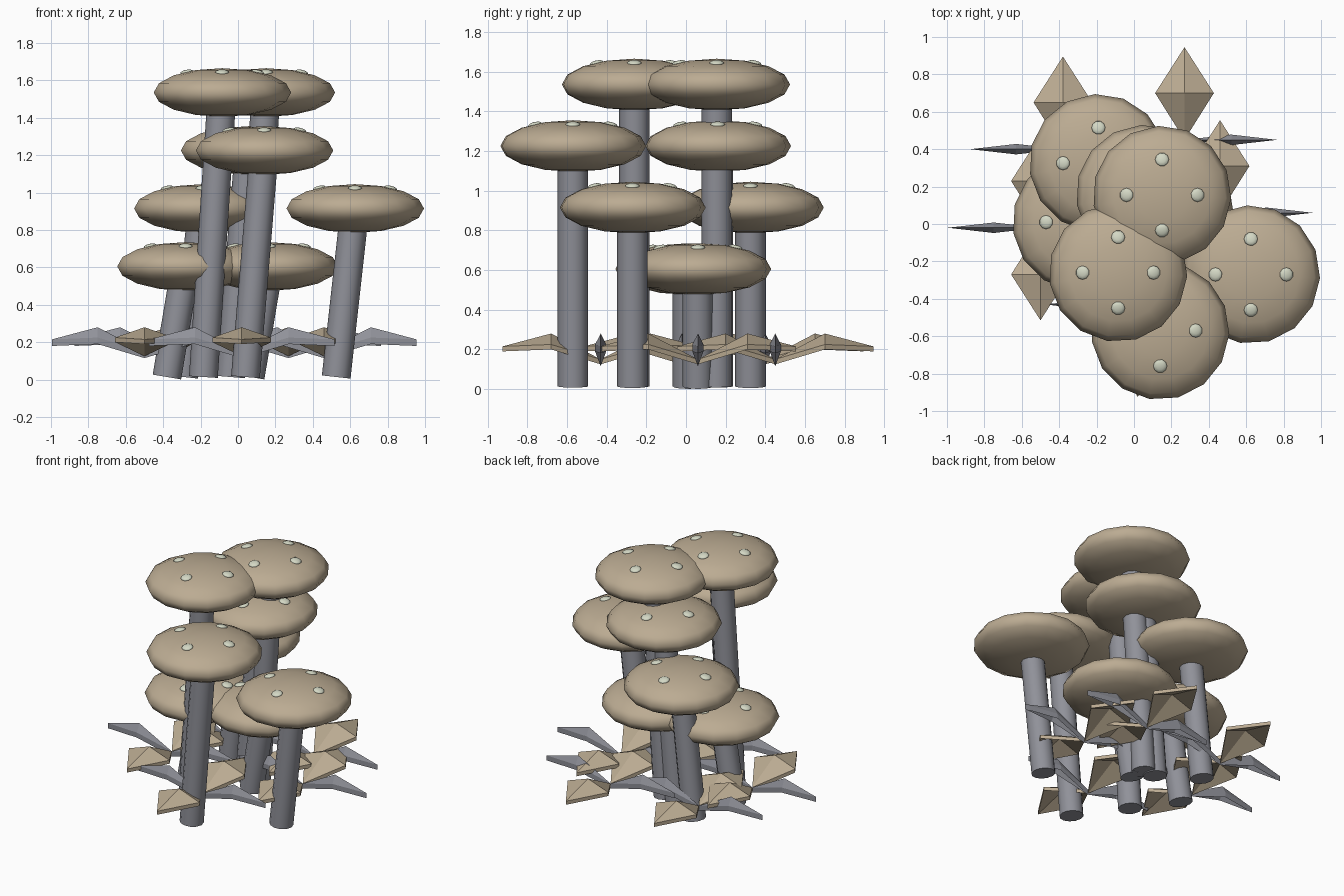
import bpy, bmesh, math
from mathutils import Matrix, Vector

cube = bpy.data.objects.get("Cube")
if cube:
    bpy.data.objects.remove(cube, do_unlink=True)


def material(name, rgb):
    m = bpy.data.materials.new(name)
    m.use_nodes = True
    color = (*rgb, 1.0)
    m.diffuse_color = color
    m.node_tree.nodes["Principled BSDF"].inputs["Base Color"].default_value = color
    return m


TAN = material("tan", (0.50, 0.41, 0.29))
GREY = material("slate_grey", (0.28, 0.285, 0.32))
PALE = material("pale_spot", (0.66, 0.69, 0.56))


def finish(name, bm, mat, smooth_angle=None):
    """Turn a bmesh into an object, optionally smooth shaded below an angle."""
    bmesh.ops.recalc_face_normals(bm, faces=bm.faces)
    mesh = bpy.data.meshes.new(name)
    bm.to_mesh(mesh)
    bm.free()
    mesh.materials.append(mat)
    obj = bpy.data.objects.new(name, mesh)
    bpy.context.collection.objects.link(obj)
    if smooth_angle:
        bpy.ops.object.select_all(action="DESELECT")
        obj.select_set(True)
        bpy.context.view_layer.objects.active = obj
        bpy.ops.object.shade_smooth_by_angle(angle=math.radians(smooth_angle))
    return obj


# Mushrooms: leaning stem, flattened cap, four spots
CAP_R, CAP_H, LEAN, SPOT_OFFSET = 0.37, 0.13, 0.10, 0.19


def mushroom(i, x, y, z):
    base, top = Vector((x - LEAN, y, 0.014)), Vector((x, y, z))
    axis = top - base
    bm = bmesh.new()
    turn = axis.to_track_quat("Z", "Y").to_matrix().to_4x4()
    bmesh.ops.create_cone(bm, cap_ends=True, segments=12, radius1=0.077, radius2=0.077,
                          depth=axis.length,
                          matrix=Matrix.Translation((base + top) / 2) @ turn)
    finish(f"stem_{i}", bm, GREY, 40)

    bm = bmesh.new()
    shape = (Matrix.Translation(top) @ Matrix.Diagonal((CAP_R, CAP_R, CAP_H, 1))
             @ Matrix.Rotation(math.radians(3), 4, "Z"))
    bmesh.ops.create_uvsphere(bm, u_segments=15, v_segments=8, radius=1, matrix=shape)
    finish(f"cap_{i}", bm, TAN, 80)

    bm = bmesh.new()
    rise = CAP_H * math.sqrt(1 - (SPOT_OFFSET / CAP_R) ** 2)
    slope = math.atan(0.21)
    for k in range(4):
        place = (Matrix.Translation(top) @ Matrix.Rotation(k * math.pi / 2, 4, "Z")
                 @ Matrix.Translation((SPOT_OFFSET, 0, rise - 0.003))
                 @ Matrix.Rotation(slope, 4, "Y") @ Matrix.Diagonal((0.037, 0.037, 0.013, 1)))
        bmesh.ops.create_uvsphere(bm, u_segments=10, v_segments=6, radius=1, matrix=place)
    finish(f"spots_{i}", bm, PALE, 80)


MUSHROOMS = [
    (-0.085, -0.26, 1.535), (0.15, 0.155, 1.535),
    (0.14, -0.57, 1.225), (0.06, 0.16, 1.225),
    (0.625, -0.27, 0.915), (-0.19, 0.325, 0.915),
    (-0.28, 0.01, 0.605), (0.165, 0.06, 0.605),
]
for i, spot in enumerate(MUSHROOMS, 1):
    mushroom(i, *spot)


# Ground plants: four folded diamond leaves, broad front/back and narrow sideways
def leaf(name, center, angle, half_width, thickness, mat):
    bm = bmesh.new()
    points = [(0, 0, 0.15), (0.25, -half_width, 0.225), (0.25, 0, 0.28),
              (0.25, half_width, 0.225), (0.495, 0, 0.215)]
    spin = Matrix.Rotation(angle, 3, "Z")
    origin = Vector((*center, 0))
    upper = [bm.verts.new(origin + spin @ Vector(p)) for p in points]
    drop = Vector((0, 0, -thickness))
    lower = [bm.verts.new(v.co + drop) for v in upper]
    for a, b, c in ((0, 1, 2), (0, 2, 3), (1, 4, 2), (2, 4, 3)):
        bm.faces.new((upper[a], upper[b], upper[c]))
        bm.faces.new((lower[c], lower[b], lower[a]))
    rim = (0, 1, 4, 3)
    for a, b in zip(rim, rim[1:] + rim[:1]):
        bm.faces.new((upper[a], lower[a], lower[b], upper[b]))
    finish(name, bm, mat)


PLANTS = [(0.27, 0.45), (-0.38, 0.40), (0.46, 0.06), (-0.50, -0.02), (0.02, -0.43)]
for i, center in enumerate(PLANTS, 1):
    for k in range(4):
        angle = k * math.pi / 2
        if k % 2:
            leaf(f"broad_leaf_{i}_{k}", center, angle, 0.157, 0.025, TAN)
        else:
            leaf(f"narrow_leaf_{i}_{k}", center, angle, 0.028, 0.035, GREY)
